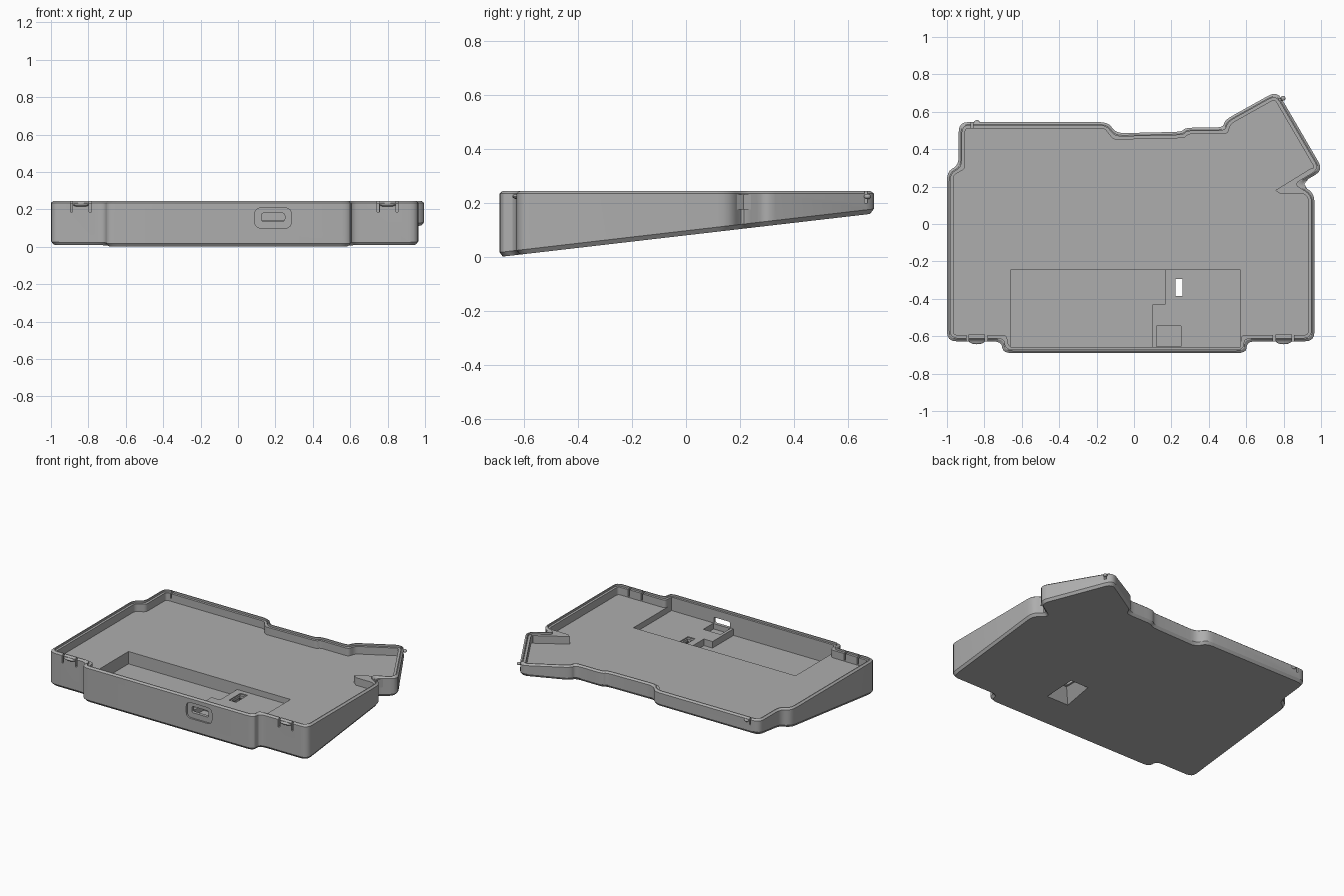
import bpy
import bmesh
import math
from mathutils import Vector

cube = bpy.data.objects.get("Cube")
if cube:
    bpy.data.objects.remove(cube, do_unlink=True)

grey = bpy.data.materials.new("plain_grey")
grey.use_nodes = True
COLOUR = (0.42, 0.42, 0.42, 1)
grey.diffuse_color = COLOUR
grey.node_tree.nodes["Principled BSDF"].inputs["Base Color"].default_value = COLOUR

# Sharp-cornered plan of the tray, counter-clockwise from the front
PLAN = [(-.70, -.69), (.60, -.69), (.605, -.627), (.965, -.627), (.965, .165),
        (.885, .213), (1.012, .288), (.765, .712), (.487, .557), (.475, .515),
        (.275, .515), (.255, .493), (-.095, .485), (-.14, .545), (-.937, .545),
        (-.937, .315), (-1, .28), (-1, -.627), (-.71, -.627)]


def inset(points, amount):
    """Move every edge of a polygon inwards."""
    pts = [Vector(p) for p in points]
    out = []
    for i, p in enumerate(pts):
        a = (p - pts[i - 1]).normalized()
        b = (pts[(i + 1) % len(pts)] - p).normalized()
        na, nb = Vector((-a.y, a.x)), Vector((-b.y, b.x))
        out.append(p + (na + nb) * amount / (1 + na.dot(nb)))
    return out


def rounded(points, radius, steps=4):
    """Replace each corner with a short curve."""
    pts = [Vector(p) for p in points]
    out = []
    for i, c in enumerate(pts):
        ends = []
        for q in (pts[i - 1], pts[(i + 1) % len(pts)]):
            d = q - c
            ends.append(c + d.normalized() * min(radius, d.length * .42))
        for s in range(steps + 1):
            t = s / steps
            out.append(ends[0] * (1 - t) ** 2 + c * 2 * t * (1 - t) + ends[1] * t * t)
    return out


def loft(name, rings):
    """Closed solid through matching rings of 3D points."""
    bm = bmesh.new()
    loops = [[bm.verts.new(p) for p in ring] for ring in rings]
    n = len(loops[0])
    for low, high in zip(loops, loops[1:]):
        for i in range(n):
            j = (i + 1) % n
            bm.faces.new((low[i], low[j], high[j], high[i]))
    bm.faces.new(loops[0][::-1])
    bm.faces.new(loops[-1])
    bmesh.ops.recalc_face_normals(bm, faces=bm.faces)
    mesh = bpy.data.meshes.new(name)
    bm.to_mesh(mesh)
    bm.free()
    mesh.materials.append(grey)
    obj = bpy.data.objects.new(name, mesh)
    bpy.context.collection.objects.link(obj)
    return obj


def prism(name, points, z0, z1):
    return loft(name, [[(p[0], p[1], z) for p in points] for z in (z0, z1)])


def box(name, x0, x1, y0, y1, z0, z1):
    return prism(name, [(x0, y0), (x1, y0), (x1, y1), (x0, y1)], z0, z1)


def facing_prism(name, points, y0, y1):
    return loft(name, [[(p[0], y, p[1]) for p in points] for y in (y0, y1)])


def cut(target, cutter):
    mod = target.modifiers.new("cut", 'BOOLEAN')
    mod.operation, mod.solver, mod.object = 'DIFFERENCE', 'EXACT', cutter
    graph = bpy.context.evaluated_depsgraph_get()
    mesh = bpy.data.meshes.new_from_object(target.evaluated_get(graph))
    target.modifiers.clear()
    target.data = mesh
    bpy.data.objects.remove(cutter, do_unlink=True)


def smooth(obj):
    bpy.ops.object.select_all(action='DESELECT')
    obj.select_set(True)
    bpy.context.view_layer.objects.active = obj
    bpy.ops.object.shade_smooth_by_angle(angle=math.radians(30))


def underside(y):
    return (y + .69) * .116


# Outer body: sloping underside, chamfered top and bottom edges
full = rounded(PLAN, .05)
small = rounded(inset(PLAN, .012), .045)
tray = loft("tray", [
    [(p.x, p.y, underside(p.y)) for p in small],
    [(p.x, p.y, underside(p.y) + .017) for p in full],
    [(p.x, p.y, .235) for p in full],
    [(p.x, p.y, .245) for p in small]])

# Lip step and main cavity
cut(tray, prism("lip_cut", rounded(inset(PLAN, .018), .04), .232, .3))
cut(tray, prism("cavity_cut", rounded(inset(PLAN, .034), .02), .18, .3))

# Front pocket: raised shelf, deep bay, connector bay
cut(tray, box("shelf_cut", -.66, .57, -.658, -.245, .14, .3))
bay = [(-.66, -.658), (.10, -.658), (.10, -.43), (.165, -.43), (.165, -.245), (-.66, -.245)]
cut(tray, prism("bay_cut", bay, .095, .3))
cut(tray, box("connector_cut", .12, .25, -.656, -.545, .10, .3))

# Port in the front wall: shallow rounded recess and a through slot
port = [(.09, .10), (.285, .10), (.285, .208), (.09, .208)]
slot = [(.125, .137), (.25, .137), (.25, .18), (.125, .18)]
cut(tray, facing_prism("port_cut", rounded(port, .035), -.72, -.678))
cut(tray, facing_prism("slot_cut", rounded(slot, .012), -.75, -.60))

# Switch opening: flared recess below and a hole through the shelf
cx, cy = .24, -.34
flare = []
for hx, hy, z in ((.10, .13, 0), (.03, .062, .115)):
    flare.append([(cx + sx * hx, cy + sy * hy, z)
                  for sx, sy in ((-1, -1), (1, -1), (1, 1), (-1, 1))])
cut(tray, loft("flare_cut", flare))
cut(tray, box("switch_cut", cx - .018, cx + .018, cy - .045, cy + .045, .08, .2))
cut(tray, box("switch_rim_cut", cx - .027, cx + .027, cy - .062, cy + .062, .133, .2))

# Flexible front clips: two slits beside each tab
CLIPS = {"left": .80, "right": -.84}
for x in CLIPS.values():
    for side in (-1, 1):
        mid = x + side * .05
        cut(tray, box("slit_cut", mid - .006, mid + .006, -.66, -.58, .185, .3))

# Slits for the two rear snaps
cut(tray, box("rear_slit_cut", -.872, -.862, .50, .58, .20, .3))
cut(tray, box("thumb_slit_cut", .775, .815, .66, .672, .20, .3))
smooth(tray)

# Solid wedge filling the side notch
prism("notch_wedge", [(.755, .18), (.785, .16), (.945, .16), (.91, .213), (.97, .29),
                      (.95, .30)], .175, .232)


def snap(name, x, y, rx, ry, z, rz):
    """Flattened rounded nub."""
    bm = bmesh.new()
    bmesh.ops.create_uvsphere(bm, u_segments=24, v_segments=10, radius=1)
    for v in bm.verts:
        v.co = Vector((x + v.co.x * rx, y + v.co.y * ry, z + v.co.z * rz))
    mesh = bpy.data.meshes.new(name)
    bm.to_mesh(mesh)
    bm.free()
    mesh.materials.append(grey)
    obj = bpy.data.objects.new(name, mesh)
    bpy.context.collection.objects.link(obj)
    smooth(obj)


# Clip tabs and snap nubs
for side, x in CLIPS.items():
    box(side + "_clip_tab", x - .044, x + .044, -.615, -.592, .178, .234)
    snap(side + "_clip_nub", x, -.623, .044, .02, .224, .01)
snap("rear_nub", -.84, .543, .016, .012, .224, .01)
snap("thumb_nub", .797, .672, .013, .013, .224, .01)
